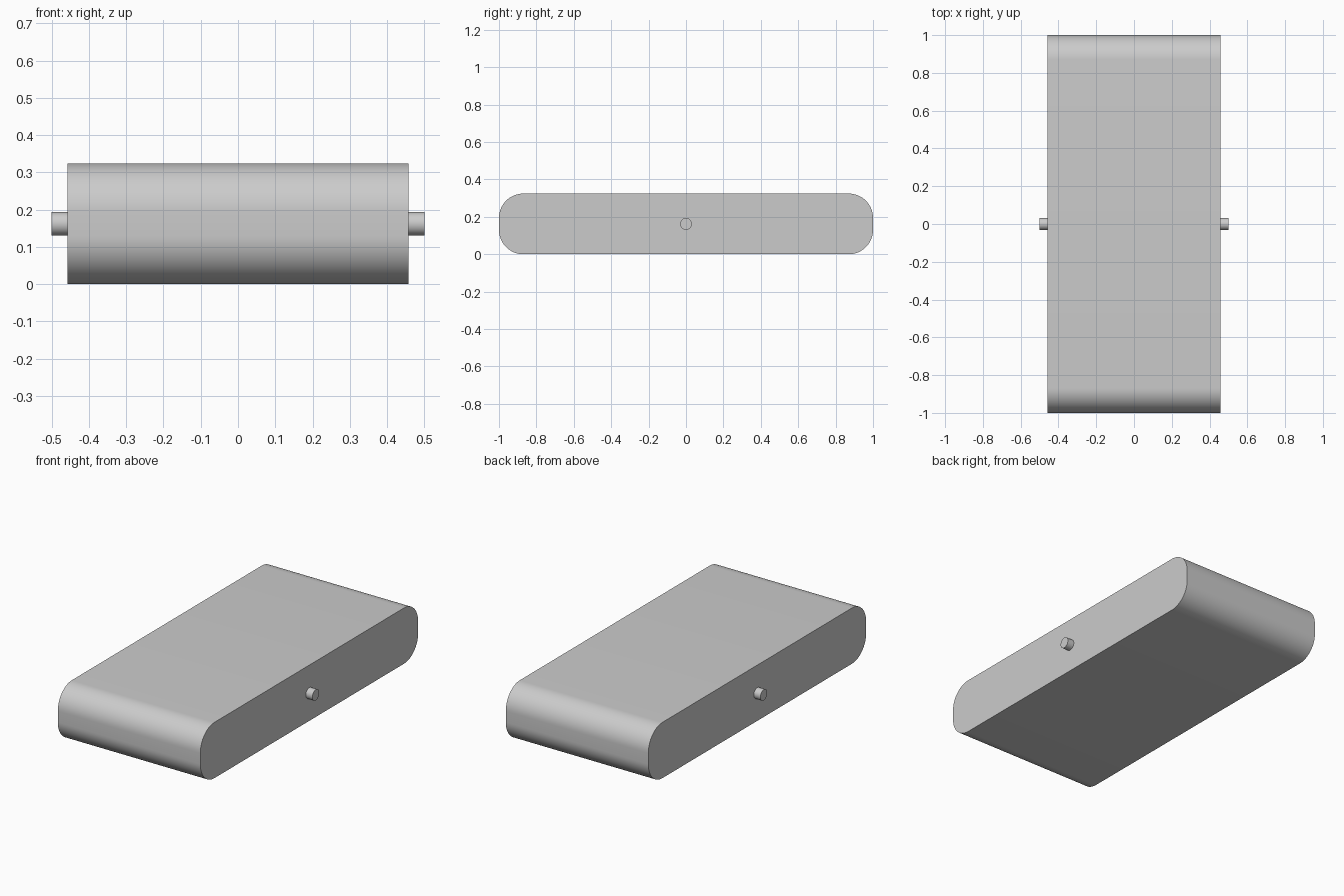
import bpy, bmesh, math

if "Cube" in bpy.data.objects:
    bpy.data.objects.remove(bpy.data.objects["Cube"])

HALF_W, HALF_L, HEIGHT, RADIUS = 0.458, 1.0, 0.324, 0.13
MID_Z = HEIGHT / 2


def finish(bm, name):
    bmesh.ops.recalc_face_normals(bm, faces=bm.faces)
    mesh = bpy.data.meshes.new(name)
    bm.to_mesh(mesh)
    bm.free()
    obj = bpy.data.objects.new(name, mesh)
    bpy.context.collection.objects.link(obj)
    bpy.ops.object.select_all(action='DESELECT')
    obj.select_set(True)
    bpy.context.view_layer.objects.active = obj
    bpy.ops.object.shade_smooth_by_angle(angle=math.radians(30))
    return obj


def extrude_profile(name, points, x0, x1):
    """Extrude a closed (y, z) outline along x."""
    bm = bmesh.new()
    face = bm.faces.new([bm.verts.new((x0, y, z)) for y, z in points])
    new = bmesh.ops.extrude_face_region(bm, geom=[face])["geom"]
    verts = [v for v in new if isinstance(v, bmesh.types.BMVert)]
    bmesh.ops.translate(bm, verts=verts, vec=(x1 - x0, 0, 0))
    return finish(bm, name)


def arc(cy, cz, r, start, sweep, steps):
    return [(cy + r * math.cos(start + sweep * i / steps),
             cz + r * math.sin(start + sweep * i / steps)) for i in range(steps + 1)]


# Long body with rounded ends
outline = []
dy, dz = HALF_L - RADIUS, MID_Z - RADIUS
for k, (sy, sz) in enumerate([(1, 1), (-1, 1), (-1, -1), (1, -1)]):
    outline += arc(sy * dy, MID_Z + sz * dz, RADIUS, k * math.pi / 2, math.pi / 2, 16)
extrude_profile("body", outline, -HALF_W, HALF_W)

# Pivot pins on both sides, seated slightly into the body
circle = arc(0, MID_Z, 0.0315, 0, 2 * math.pi, 48)[:-1]
for side, name in ((-1, "left_pin"), (1, "right_pin")):
    extrude_profile(name, circle, side * (HALF_W - 0.02), side * 0.5)
